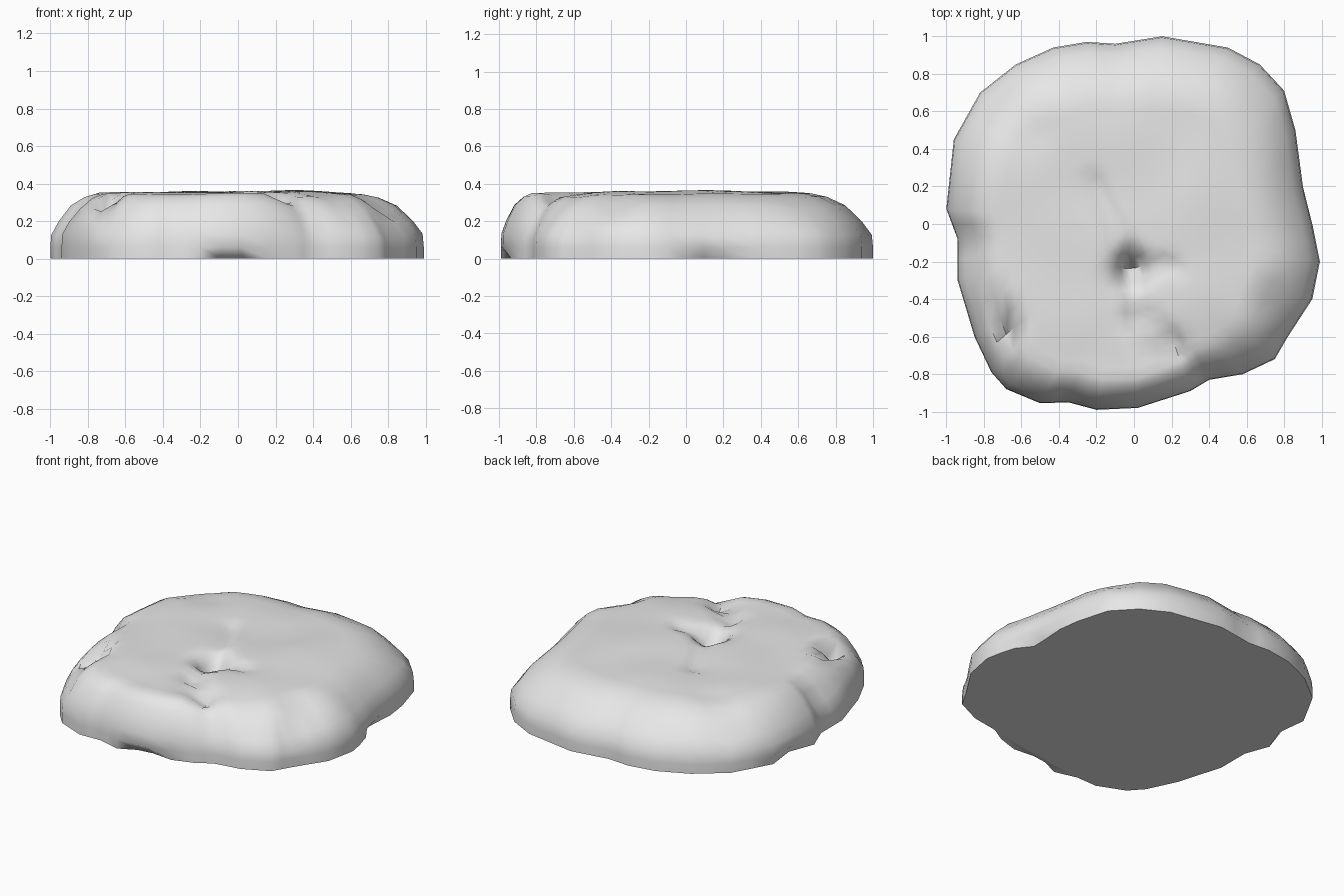
import bpy, bmesh, math
from mathutils import Vector, noise

if "Cube" in bpy.data.objects:
    bpy.data.objects.remove(bpy.data.objects["Cube"])

# Footprint of the flat boulder, clockwise from the back
OUTLINE = [(.15, 1), (.5, .94), (.67, .85), (.8, .71), (.86, .5), (.9, .2), (.95, 0),
           (.99, -.2), (.95, -.4), (.82, -.6), (.75, -.72), (.58, -.8), (.4, -.83),
           (.3, -.89), (.02, -.98), (-.2, -.99), (-.35, -.95), (-.5, -.955),
           (-.68, -.88), (-.76, -.79), (-.85, -.6), (-.94, -.3), (-.94, -.08),
           (-1, .08), (-.96, .45), (-.82, .7), (-.63, .85), (-.43, .94),
           (-.25, .97), (-.1, .96)]
# Rounded shoulder: (fraction of shoulder width, height)
SHOULDER = [(0, 0), (0, .06), (.02, .13), (.18, .2), (.45, .285), (.75, .33), (1, .348)]
# Pits: x, y, radius, depth
PITS = [(-.02, -.24, .09, .12), (-.68, -.55, .06, .13), (.76, -.4, .09, .06),
        (.82, -.62, .08, .07), (.6, -.72, .18, .05), (.2, -.65, .08, .05),
        (-.78, .66, .1, .05), (-.55, .5, .12, .02), (.68, .62, .1, .02),
        (-.9, -.1, .08, .05)]
# Cracks: start, end, width, depth
CRACKS = [((-.2, .22), (-.02, -.24), .05, .025), ((-.02, -.24), (.02, -.5), .06, .02),
          ((.02, -.5), (.36, -.82), .06, .045), ((-.02, -.24), (.2, -.22), .05, .03),
          ((-.68, -.55), (-.7, -.9), .06, .04), ((-.68, -.55), (-.95, -.1), .06, .02)]
# Undercuts along the foot: x, y, radius, amount
UNDERCUTS = [(-.03, -.98, .08, .09), (.93, .13, .09, .07), (-.96, .3, .08, .06)]


def seg_dist(p, a, b):
    a, b = Vector(a), Vector(b)
    t = max(0, min(1, (p - a).dot(b - a) / (b - a).length_squared))
    return (p - a - (b - a) * t).length


def carve(p):
    drop = sum(d * math.exp(-((p - Vector((x, y))).length / r) ** 2) for x, y, r, d in PITS)
    return drop + sum(d * math.exp(-(seg_dist(p, a, b) / w) ** 2) for a, b, w, d in CRACKS)


def point(p, z):
    """Surface point with pits, cracks and foot undercuts applied."""
    if z > .1:
        wobble = .012 * noise.noise(Vector((p.x * 3, p.y * 3, 1.7)))
        z = max(.04, z + wobble - carve(p) * min(1, z / .3))
    if z < .03:
        for x, y, r, d in UNDERCUTS:
            p = p * (1 - d * math.exp(-((p - Vector((x, y))).length / r) ** 2))
    return (p.x, p.y, z)


# Footprint with each side halved
foot = []
for i, p in enumerate(OUTLINE):
    a, b = Vector(p), Vector(OUTLINE[(i + 1) % len(OUTLINE)])
    foot += [a, (a + b) / 2]
n = len(foot)


def shoulder_width(p):
    d = p.normalized()
    wx = .33 if d.x > 0 else .24
    wy = .33 if d.y > 0 else .16
    return wx * d.x ** 2 + wy * d.y ** 2


bm = bmesh.new()
rings = []
# Sides and shoulder
for a, z in SHOULDER:
    rings.append([bm.verts.new(point(p * (1 - a * shoulder_width(p)), z)) for p in foot])
# Nearly flat top
STEPS = 14
for k in range(1, STEPS):
    s = 1 - k / STEPS
    rings.append([bm.verts.new(point(p * (1 - shoulder_width(p)) * s, .348 + .014 * (1 - s * s)))
                  for p in foot])
for lo, hi in zip(rings, rings[1:]):
    for i in range(n):
        j = (i + 1) % n
        bm.faces.new((lo[i], lo[j], hi[j], hi[i]))
centre = bm.verts.new(point(Vector((0, 0)), .362))
for i in range(n):
    bm.faces.new((rings[-1][i], rings[-1][(i + 1) % n], centre))
# Flat underside
bm.faces.new(rings[0])
bmesh.ops.recalc_face_normals(bm, faces=bm.faces)

mesh = bpy.data.meshes.new("flat_boulder")
bm.to_mesh(mesh)
bm.free()
rock = bpy.data.objects.new("flat_boulder", mesh)
bpy.context.collection.objects.link(rock)
grey = bpy.data.materials.new("light grey stone")
grey.diffuse_color = (.8, .8, .8, 1)
grey.use_nodes = True
grey.node_tree.nodes["Principled BSDF"].inputs["Base Color"].default_value = grey.diffuse_color
mesh.materials.append(grey)
bpy.context.view_layer.objects.active = rock
rock.select_set(True)
bpy.ops.object.shade_smooth_by_angle(angle=math.radians(50))
